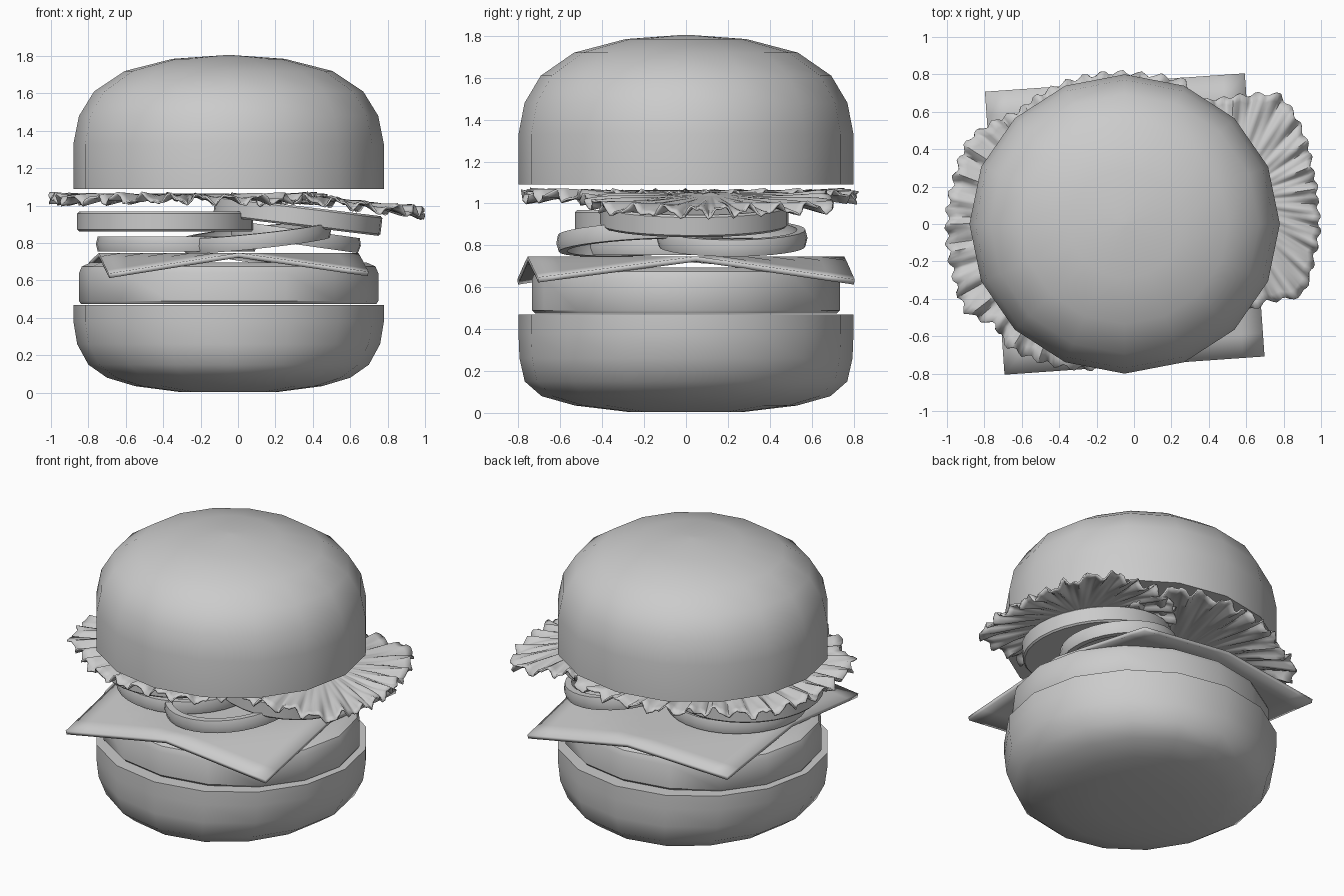
import bpy, bmesh, math
from mathutils import Vector, Matrix

if "Cube" in bpy.data.objects:
    bpy.data.objects.remove(bpy.data.objects["Cube"])


def finish(name, bm, angle=40):
    bmesh.ops.recalc_face_normals(bm, faces=bm.faces[:])
    me = bpy.data.meshes.new(name)
    bm.to_mesh(me)
    bm.free()
    ob = bpy.data.objects.new(name, me)
    bpy.context.collection.objects.link(ob)
    bpy.ops.object.select_all(action='DESELECT')
    bpy.context.view_layer.objects.active = ob
    ob.select_set(True)
    bpy.ops.object.shade_smooth_by_angle(angle=math.radians(angle))
    return ob


def lathe(name, rings, centre=(0, 0, 0), sides=16, tilt=(0, 0), loop=False):
    """Stack elliptical rings (rx, ry, z); cap the ends, or join them if loop."""
    bm = bmesh.new()
    rows = []
    for rx, ry, z in rings:
        rows.append([bm.verts.new((rx * math.sin(math.tau * i / sides),
                                   ry * math.cos(math.tau * i / sides), z))
                     for i in range(sides)])
    pairs = list(zip(rows, rows[1:]))
    if loop:
        pairs.append((rows[-1], rows[0]))
    for a, b in pairs:
        for i in range(sides):
            j = (i + 1) % sides
            bm.faces.new((a[i], a[j], b[j], b[i]))
    if not loop:
        bm.faces.new(rows[0])
        bm.faces.new(rows[-1])
    m = (Matrix.Translation(centre) @ Matrix.Rotation(math.radians(tilt[1]), 4, 'Y')
         @ Matrix.Rotation(math.radians(tilt[0]), 4, 'X'))
    bmesh.ops.transform(bm, matrix=m, verts=bm.verts[:])
    return finish(name, bm)


def tomato(name, centre, r, tilt=(0, 0)):
    h = 0.053
    lathe(name, [(r - .01, r - .01, -h), (r, r, -h + .01), (r, r, h - .01),
                 (r - .01, r - .01, h)], centre, 32, tilt)


def onion(name, centre, r, tilt=(0, 0)):
    h, w = 0.04, 0.05
    lathe(name, [(r - .01, r - .01, -h), (r, r, 0), (r - .01, r - .01, h),
                 (r - w, r - w, h), (r - w + .01, r - w + .01, 0),
                 (r - w, r - w, -h)], centre, 32, tilt, loop=True)


def lettuce(name, centre, outline, z, droop, waves, phase):
    """Thin leaf following an outline, with a frill that grows to the rim."""
    bm = bmesh.new()
    c = Vector(centre)
    polar = sorted((math.atan2(y - c.y, x - c.x), math.hypot(x - c.x, y - c.y))
                   for x, y in outline)
    polar = ([(polar[-1][0] - math.tau, polar[-1][1])] + polar
             + [(polar[0][0] + math.tau, polar[0][1])])
    n, m = 220, 14
    mid = bm.verts.new((c.x, c.y, z))
    rows = []
    for k in range(1, m + 1):
        t = k / m
        row = []
        for i in range(n):
            a = -math.pi + math.tau * i / n
            for (a0, r0), (a1, r1) in zip(polar, polar[1:]):
                if a0 <= a <= a1:
                    r = r0 + (r1 - r0) * (a - a0) / (a1 - a0)
                    break
            r *= t * (1 + .018 * t ** 4 * math.sin(waves * 1.7 // 1 * a + phase))
            x, y = c.x + r * math.cos(a), c.y + r * math.sin(a)
            ruffle = (.024 * math.sin(waves * a + phase + 4 * t)
                      + .012 * math.sin((waves * 2 + 5) * a + 2 * phase - 3 * t))
            row.append(bm.verts.new((x, y, z + ruffle * t ** 3 - droop(x, y, t))))
        rows.append(row)
    for i in range(n):
        j = (i + 1) % n
        bm.faces.new((mid, rows[0][i], rows[0][j]))
        for a, b in zip(rows, rows[1:]):
            bm.faces.new((a[i], b[i], b[j], a[j]))
    ob = finish(name, bm, 60)
    s = ob.modifiers.new("thickness", 'SOLIDIFY')
    s.thickness = .01
    s.offset = 0


# Buns
CX = -0.05
lathe("bottom_bun", [(.27, .28, 0.005), (.5, .53, .035), (.65, .69, .08), (.75, .77, .15),
                     (.81, .795, .26), (.83, .8, .38), (.83, .8, .47)], (CX, 0, 0))
top = [(.83, 1.09), (.83, 1.33), (.80, 1.48), (.72, 1.61), (.555, 1.72),
       (.30, 1.785), (.02, 1.805)]
lathe("top_bun", [(r, r * .8 / .83, z) for r, z in top], (CX, 0, 0))

# Patty
lathe("patty", [(.79, .72, .475), (.80, .735, .49), (.80, .735, .64), (.785, .72, .675),
                (.74, .68, .695)], (CX, 0, 0))

# Cheese slice with drooping corners
bm = bmesh.new()
N = 12
corner = {(-1, -1): .11, (1, -1): .10, (-1, 1): .05, (1, 1): .11}
rot = Matrix.Rotation(math.radians(4), 3, 'Z')
grid = []
for i in range(N + 1):
    grid.append([])
    for j in range(N + 1):
        u, v = 2 * i / N - 1, 2 * j / N - 1
        fold = max(0, abs(u) + abs(v) - 1)
        drop = corner[(1 if u > 0 else -1, 1 if v > 0 else -1)] * fold
        p = rot @ Vector((u * .695, v * .757, 0))
        grid[i].append(bm.verts.new((p.x + CX, p.y, .735 - drop)))
for i in range(N):
    for j in range(N):
        bm.faces.new((grid[i][j], grid[i + 1][j], grid[i + 1][j + 1], grid[i][j + 1]))
cheese = finish("cheese_slice", bm)
mod = cheese.modifiers.new("thickness", 'SOLIDIFY')
mod.thickness = .025
mod.offset = 0

# Onion rings
onion("onion_ring_left", (-.33, -.06, .795), .43)
onion("onion_ring_front", (.1, -.22, .83), .40, (3, -6))
onion("onion_ring_right", (.30, .22, .835), .36, (0, 8))

# Tomato slices
tomato("tomato_slice_left", (-.39, -.06, .915), .47)
tomato("tomato_slice_right", (.32, .04, .945), .45, (0, 7))

# Lettuce leaves
left = [(-1, 0), (-.96, .25), (-.88, .46), (-.62, .60), (-.2, .8), (.05, .8), (.28, .76),
        (.40, .4), (.40, -.2), (.2, -.70), (-.1, -.76), (-.4, -.76), (-.68, -.65),
        (-.74, -.54), (-.90, -.47), (-.97, -.25)]
right = [(.98, .1), (.96, -.18), (.90, -.38), (.72, -.41), (.45, -.5), (.2, -.45), (.0, -.1),
         (.0, .3), (.2, .6), (.47, .67), (.62, .69), (.78, .69), (.90, .5), (.95, .3)]
lettuce("lettuce_leaf_left", (-.25, 0), left, 1.06,
        lambda x, y, t: .025 * t ** 2, 31, .5)
lettuce("lettuce_leaf_right", (.5, .12), right, 1.05,
        lambda x, y, t: .07 * max(0, x - .4) / .6 + .02 * t ** 2, 23, 1.3)
